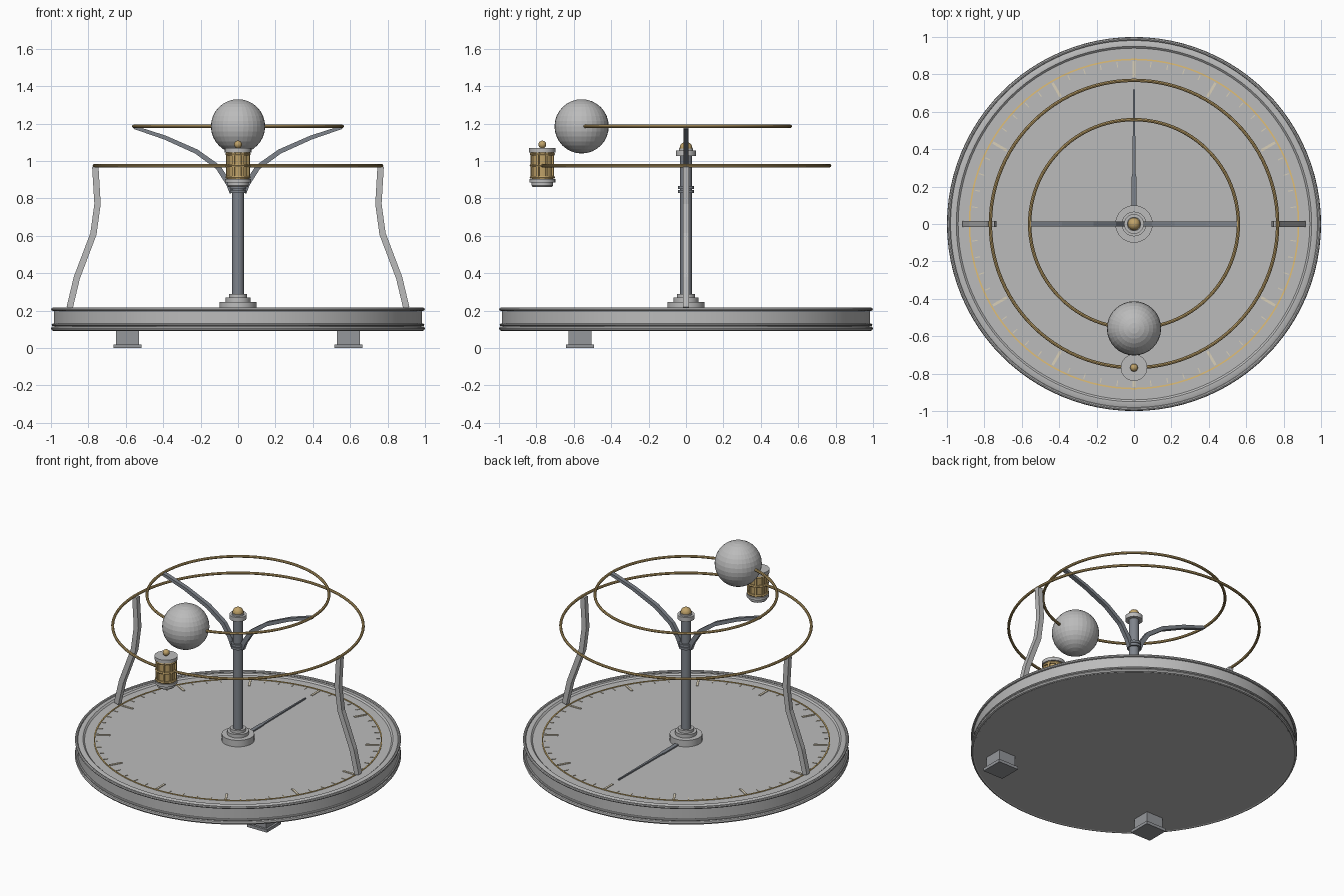
import bpy, bmesh, math
from mathutils import Vector, Matrix

cube = bpy.data.objects.get("Cube")
if cube:
    bpy.data.objects.remove(cube, do_unlink=True)


def material(name, r, g, b):
    m = bpy.data.materials.new(name)
    m.use_nodes = True
    m.diffuse_color = (r, g, b, 1)
    node = next(n for n in m.node_tree.nodes if n.type == 'BSDF_PRINCIPLED')
    node.inputs["Base Color"].default_value = (r, g, b, 1)
    return m


SILVER = material("silver", 0.5, 0.5, 0.5)
STEEL = material("blue steel", 0.21, 0.23, 0.26)
DULL = material("dull grey", 0.3, 0.31, 0.33)
BRASS = material("brass", 0.52, 0.36, 0.14)
GOLD = material("gold line", 0.75, 0.52, 0.18)
PALE = material("pale tick", 0.7, 0.63, 0.48)


def finish(bm, name, mat, smooth=True):
    bmesh.ops.recalc_face_normals(bm, faces=bm.faces)
    mesh = bpy.data.meshes.new(name)
    bm.to_mesh(mesh)
    bm.free()
    mesh.materials.append(mat)
    ob = bpy.data.objects.new(name, mesh)
    bpy.context.collection.objects.link(ob)
    if smooth:
        bpy.ops.object.select_all(action='DESELECT')
        ob.select_set(True)
        bpy.context.view_layer.objects.active = ob
        bpy.ops.object.shade_smooth_by_angle(angle=math.radians(30))
    return ob


def lathe(name, profile, mat, centre=(0, 0), steps=32):
    """Turn a profile of (radius, height) points around a vertical axis."""
    bm = bmesh.new()
    vs = [bm.verts.new((r, 0, z)) for r, z in profile]
    es = [bm.edges.new(pair) for pair in zip(vs, vs[1:])]
    bmesh.ops.spin(bm, geom=vs + es, cent=(0, 0, 0), axis=(0, 0, 1),
                   angle=math.tau, steps=steps)
    bmesh.ops.remove_doubles(bm, verts=bm.verts, dist=0.0002)
    bmesh.ops.translate(bm, verts=bm.verts, vec=(*centre, 0))
    return finish(bm, name, mat)


def ring(name, radius, tube, z, mat, centre=(0, 0), steps=96, sides=8):
    """Round hoop."""
    turn = [math.tau * i / sides for i in range(sides + 1)]
    profile = [(radius + tube * math.cos(a), z + tube * math.sin(a)) for a in turn]
    return lathe(name, profile, mat, centre, steps)


def ball(name, radius, centre, mat, u=32, v=16, smooth=True):
    bm = bmesh.new()
    bmesh.ops.create_uvsphere(bm, u_segments=u, v_segments=v, radius=radius,
                              matrix=Matrix.Translation(centre))
    return finish(bm, name, mat, smooth)


def add_box(bm, size, centre, angle=0):
    """Box placed at a centre, then turned about the vertical axis."""
    bmesh.ops.create_cube(bm, size=1, matrix=Matrix.Rotation(angle, 4, 'Z')
                          @ Matrix.Translation(centre)
                          @ Matrix.Diagonal((*size, 1)))


def strut(name, path, widths, depth, mat, side):
    """Square bar swept along a path of (x, z) points."""
    bm = bmesh.new()
    pts = [Vector((x * side, 0, z)) for x, z in path]
    rows = []
    for i, p in enumerate(pts):
        d = (pts[min(i + 1, len(pts) - 1)] - pts[max(i - 1, 0)]).normalized()
        n = Vector((d.z, 0, -d.x)) * widths[i] / 2
        y = Vector((0, depth / 2, 0))
        rows.append([bm.verts.new(p + q) for q in (n + y, n - y, -n - y, y - n)])
    for a, b in zip(rows, rows[1:]):
        for k in range(4):
            j = (k + 1) % 4
            bm.faces.new((a[k], a[j], b[j], b[k]))
    bm.faces.new(rows[0])
    bm.faces.new(rows[-1])
    return finish(bm, name, mat, smooth=False)


# Round base with a recessed dial face
lathe("base_drum", [(0, 0.095), (0.98, 0.095), (0.98, 0.12), (0.985, 0.125),
                    (0.985, 0.205), (0.965, 0.212), (0.95, 0.212),
                    (0.94, 0.203), (0, 0.203)], SILVER, steps=96)
ring("base_top_bead", 0.99, 0.009, 0.207, SILVER)
ring("base_middle_bead", 0.989, 0.007, 0.124, SILVER)
ring("base_bottom_bead", 0.988, 0.012, 0.104, SILVER)

# Front feet
for side, label in ((1, "left"), (-1, "right")):
    bm = bmesh.new()
    add_box(bm, (0.122, 0.122, 0.09), (0.59 * side, -0.567, 0.055))
    add_box(bm, (0.15, 0.15, 0.02), (0.59 * side, -0.567, 0.01))
    finish(bm, label + "_foot", DULL, smooth=False)

# Dial markings
lathe("dial_line", [(0.876, 0.203), (0.876, 0.207), (0.884, 0.207),
                    (0.884, 0.203)], GOLD, steps=96)
hours, minutes = bmesh.new(), bmesh.new()
for i in range(60):
    a = math.tau * i / 60
    if i % 5 == 0:
        add_box(hours, (0.085, 0.014, 0.005), (0.828, 0, 0.205), a)
    else:
        add_box(minutes, (0.028, 0.005, 0.004), (0.856, 0, 0.204), a)
finish(hours, "hour_ticks", PALE, smooth=False)
finish(minutes, "minute_ticks", PALE, smooth=False)

# Tapered pointer lying on the dial
bm = bmesh.new()
half = [(0.014, 0.05), (0.013, 0.25), (0.009, 0.27), (0.007, 0.44), (0.004, 0.72)]
outline = half + [(-x, y) for x, y in reversed(half)]
face = bm.faces.new([bm.verts.new((x, y, 0.206)) for x, y in outline])
top = bmesh.ops.extrude_face_region(bm, geom=[face])["geom"]
bmesh.ops.translate(bm, vec=(0, 0, 0.009),
                    verts=[g for g in top if isinstance(g, bmesh.types.BMVert)])
finish(bm, "pointer", STEEL, smooth=False)

# Central column with stepped foot and collars
lathe("column_foot", [(0, 0.2), (0.1, 0.2), (0.1, 0.247), (0.066, 0.247),
                      (0.066, 0.27), (0.048, 0.27), (0.048, 0.288), (0, 0.288)], SILVER)
lathe("column", [(0, 0.28), (0.032, 0.28), (0.032, 1.035), (0, 1.035)], STEEL)
for z in (0.838, 0.858):
    lathe("column_collar", [(0.03, z - 0.008), (0.044, z - 0.008),
                            (0.044, z + 0.008), (0.03, z + 0.008)], STEEL)
lathe("column_cap", [(0, 1.027), (0.053, 1.027), (0.053, 1.056), (0.038, 1.056),
                     (0.038, 1.066), (0, 1.066)], SILVER)
ball("column_finial", 0.034, (0, 0, 1.068), BRASS, 16, 10)

# Orbit hoops and their supports
ring("upper_hoop", 0.558, 0.009, 1.185, BRASS)
ring("lower_hoop", 0.768, 0.009, 0.975, BRASS)
arm = [(0.03, 0.83), (0.05, 0.88), (0.107, 0.967), (0.222, 1.05),
       (0.39, 1.125), (0.555, 1.18)]
leg = [(0.9, 0.215), (0.862, 0.375), (0.773, 0.61), (0.751, 0.77), (0.763, 0.97)]
for side, label in ((1, "left"), (-1, "right")):
    strut(label + "_arm", arm, (0.03, 0.03, 0.028, 0.025, 0.022, 0.018),
          0.028, STEEL, side)
    strut(label + "_leg", leg, (0.034,) * len(leg), 0.034, SILVER, side)

# Globe on the upper hoop
ball("globe", 0.145, (0, -0.558, 1.185), SILVER, smooth=False)

# Lantern on the lower hoop
spot = (0, -0.768)
lathe("lantern_base", [(0, 0.862), (0.052, 0.862), (0.057, 0.868), (0.057, 0.885),
                       (0.069, 0.885), (0.069, 0.903), (0, 0.903)], SILVER, spot)
lathe("lantern_core", [(0, 0.9), (0.056, 0.9), (0.056, 1.05), (0, 1.05)], BRASS, spot)
lathe("lantern_cap", [(0, 1.046), (0.071, 1.046), (0.071, 1.069), (0, 1.069)], SILVER, spot)
for z in (0.912, 0.975, 1.037):
    ring("lantern_band", 0.06, 0.008, z, BRASS, spot, steps=32, sides=6)
bm = bmesh.new()
for i in range(8):
    add_box(bm, (0.014, 0.012, 0.14), (0.059, 0, 0.975), math.tau * (i + 0.5) / 8)
bmesh.ops.translate(bm, verts=bm.verts, vec=(*spot, 0))
finish(bm, "lantern_bars", BRASS, smooth=False)
ball("lantern_finial", 0.021, (*spot, 1.088), BRASS, 16, 8)
